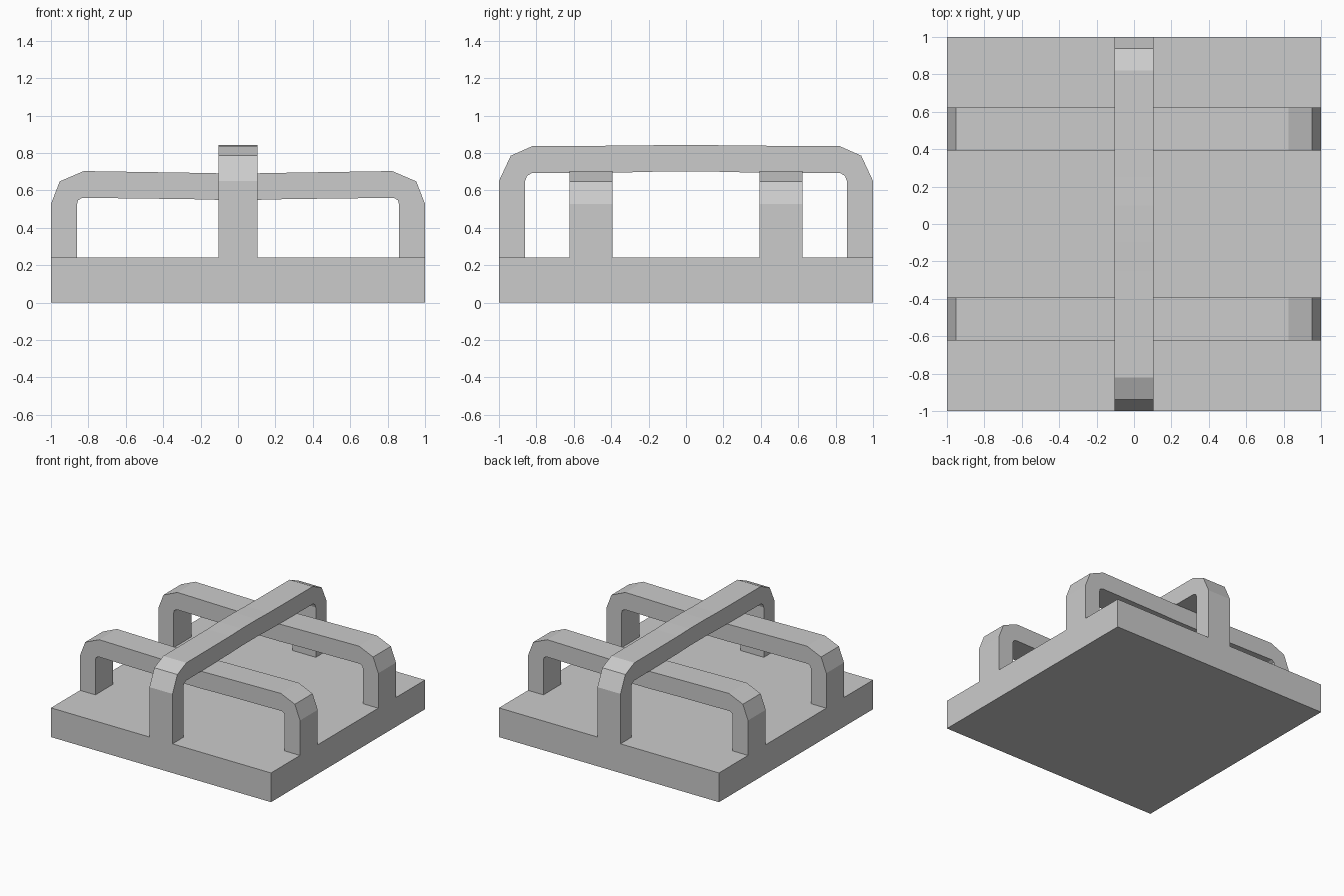
import bpy
import bmesh
from mathutils import Matrix

if "Cube" in bpy.data.objects:
    bpy.data.objects.remove(bpy.data.objects["Cube"])

BASE_H = 0.24


def finish(bm, name):
    bmesh.ops.recalc_face_normals(bm, faces=bm.faces)
    mesh = bpy.data.meshes.new(name)
    bm.to_mesh(mesh)
    bm.free()
    obj = bpy.data.objects.new(name, mesh)
    bpy.context.collection.objects.link(obj)
    return obj


def strap(name, outer, inner, half_width, offset=0.0, along_y=False):
    """Bent flat bar: left-half outer and inner paths, mirrored and given width."""
    mirrored = lambda path: path + [(-u, z) for u, z in reversed(path)]
    top, under = mirrored(outer), mirrored(inner)
    bm = bmesh.new()
    rows = []
    for (a, b) in zip(top, under):
        corners = [(a, -1), (a, 1), (b, 1), (b, -1)]
        rows.append([bm.verts.new((p[0], offset + s * half_width, p[1])) for p, s in corners])
    for r, q in zip(rows, rows[1:]):
        for i in range(4):
            j = (i + 1) % 4
            bm.faces.new((r[i], r[j], q[j], q[i]))
    bm.faces.new(rows[0])
    bm.faces.new(rows[-1])
    if along_y:
        bm.transform(Matrix(((0, -1, 0, 0), (1, 0, 0, 0), (0, 0, 1, 0), (0, 0, 0, 1))))
    return finish(bm, name)


# Base slab
bm = bmesh.new()
bmesh.ops.create_cube(bm, size=1, matrix=Matrix.Translation((0, 0, BASE_H / 2))
                      @ Matrix.Diagonal((2, 2, BASE_H, 1)))
finish(bm, "base_slab")

# Two lower straps running left to right, sagging slightly in the middle
low_outer = [(-1, BASE_H), (-1, 0.527), (-0.953, 0.648), (-0.825, 0.703), (-0.26, 0.694), (-0.1, 0.691)]
low_inner = [(-0.86, BASE_H), (-0.86, 0.527), (-0.855, 0.547), (-0.832, 0.56), (-0.26, 0.553), (-0.1, 0.549)]
for name, y in (("front_strap", -0.508), ("back_strap", 0.508)):
    strap(name, low_outer, low_inner, 0.115, y)

# One upper strap running front to back over the others
high_outer = [(-1, BASE_H), (-1, 0.65), (-0.937, 0.785), (-0.82, 0.837), (-0.25, 0.839), (-0.1, 0.843)]
high_inner = [(-0.86, BASE_H), (-0.86, 0.65), (-0.85, 0.677), (-0.825, 0.692), (-0.25, 0.697), (-0.1, 0.702)]
strap("upper_strap", high_outer, high_inner, 0.105, 0.0, along_y=True)
